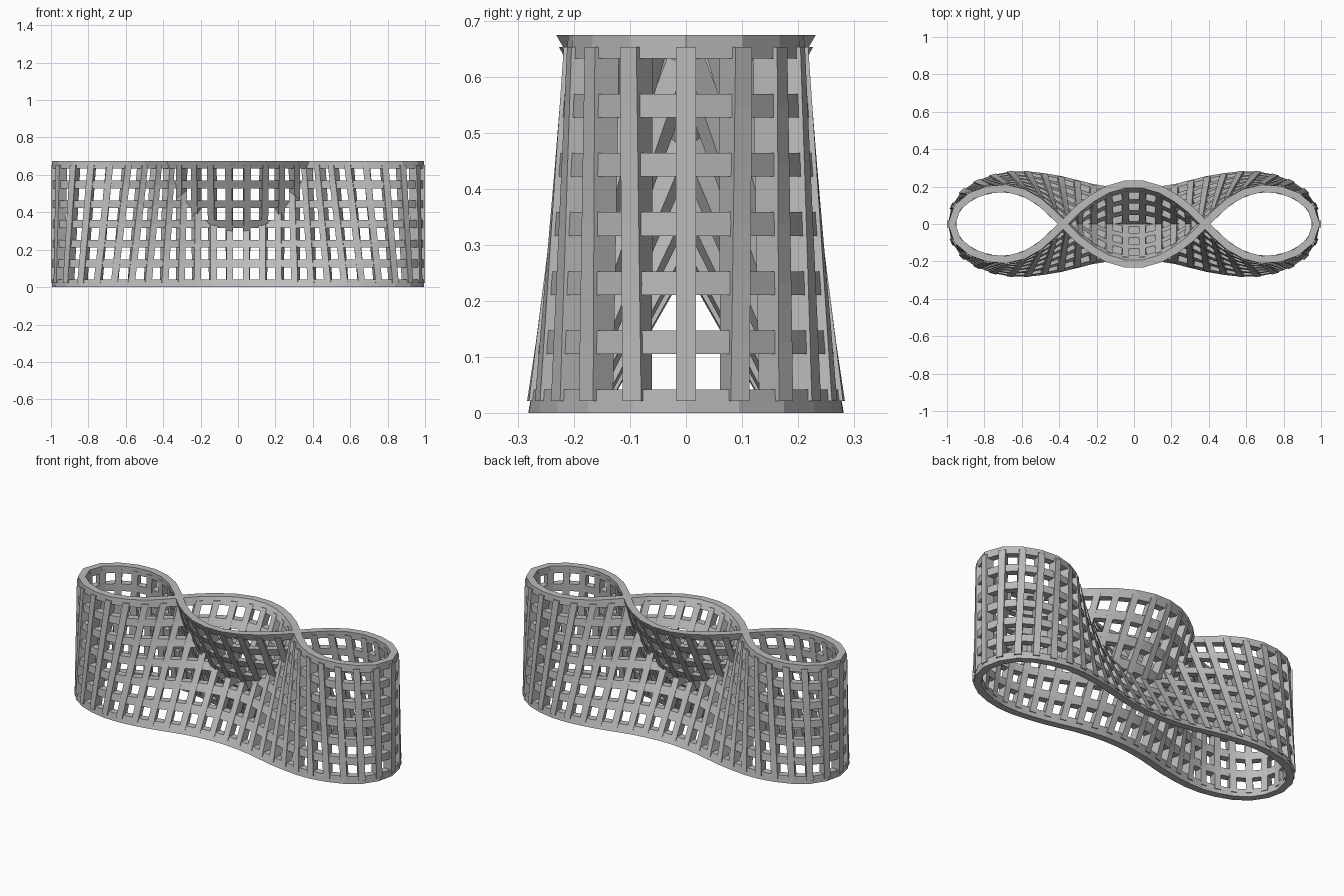
import bpy, bmesh
from mathutils import Vector

if "Cube" in bpy.data.objects:
    bpy.data.objects.remove(bpy.data.objects["Cube"])

COLUMNS, RAILS = 50, 7
HEIGHT, RAIL_HALF = 0.675, 0.021
PITCH = (HEIGHT - 2 * RAIL_HALF) / (RAILS - 1)

grey = bpy.data.materials.new("warm_grey")
grey.diffuse_color = (0.5, 0.5, 0.5, 1)
grey.use_nodes = True
grey.node_tree.nodes["Principled BSDF"].inputs["Base Color"].default_value = grey.diffuse_color

# Quarter outlines from the right end (y = 0) to the middle (x = 0)
BASE = [(.975, 0), (.95, .1), (.88, .185), (.75, .243), (.6, .263),
        (.4, .238), (.2, .19), (0, .17)]
CROWN = [(.975, 0), (.943, .09), (.86, .155), (.74, .19), (.62, .178),
         (.5, .115), (.38, 0), (.27, -.105), (.13, -.19), (0, -.215)]


def closed_outline(quarter):
    """Mirror a quarter, smooth it and resample evenly by arc length."""
    q = [Vector(p) for p in quarter]
    half = q + [Vector((-p.x, p.y)) for p in q[-2::-1]]
    pts = half[:-1] + [-p for p in half[:-1]]
    n, fine = len(pts), []
    for i in range(n):
        a, b, c, d = (pts[(i + k) % n] for k in (-1, 0, 1, 2))
        for s in range(24):
            t = s / 24
            fine.append(0.5 * (2 * b + (c - a) * t + (2 * a - 5 * b + 4 * c - d) * t * t
                               + (3 * b - a - 3 * c + d) * t ** 3))
    fine.append(fine[0])
    dist = [0.0]
    for a, b in zip(fine, fine[1:]):
        dist.append(dist[-1] + (b - a).length)
    out, j = [], 0
    for i in range(COLUMNS):
        target = dist[-1] * i / COLUMNS
        while dist[j + 1] < target:
            j += 1
        f = (target - dist[j]) / (dist[j + 1] - dist[j])
        out.append(fine[j].lerp(fine[j + 1], f))
    return out


base, crown = closed_outline(BASE), closed_outline(CROWN)


def spot(i, z):
    """Point on the ruled wall at column i and height z."""
    return base[i % COLUMNS].lerp(crown[i % COLUMNS], z / HEIGHT)


def frame(i, z):
    """Position, tangent and outward direction on the wall."""
    t = (spot(i + 1, z) - spot(i - 1, z)).normalized()
    return spot(i, z), t, Vector((t.y, -t.x))


def loft(name, sections, closed):
    """Skin four-cornered sections into one solid."""
    bm = bmesh.new()
    rings = [[bm.verts.new(v) for v in s] for s in sections]
    pairs = list(zip(rings, rings[1:] + rings[:1]))
    for a, b in pairs if closed else pairs[:-1]:
        for k in range(4):
            m = (k + 1) % 4
            bm.faces.new((a[k], a[m], b[m], b[k]))
    if not closed:
        bm.faces.new(rings[0])
        bm.faces.new(rings[-1])
    bmesh.ops.recalc_face_normals(bm, faces=bm.faces[:])
    mesh = bpy.data.meshes.new(name)
    bm.to_mesh(mesh)
    bm.free()
    mesh.materials.append(grey)
    bpy.context.collection.objects.link(bpy.data.objects.new(name, mesh))


# Horizontal rails follow the slope of the wall
for r in range(RAILS):
    zc = RAIL_HALF + r * PITCH
    sections = []
    for i in range(COLUMNS):
        corners = []
        for dz, d in ((-1, -1), (-1, 1), (1, 1), (1, -1)):
            z = zc + dz * RAIL_HALF
            p, t, n = frame(i, z)
            corners.append((*(p + n * 0.02 * d), z))
        sections.append(corners)
    loft(f"rail_{r + 1}", sections, True)

# Upright slats run from the bottom rail to the top rail, slightly proud
for i in range(COLUMNS):
    sections = []
    for r in range(RAILS):
        z = RAIL_HALF + r * PITCH
        p, t, n = frame(i, z)
        sections.append([(*(p + t * 0.018 * a + n * 0.025 * b), z)
                         for a, b in ((-1, -1), (1, -1), (1, 1), (-1, 1))])
    loft(f"upright_{i + 1}", sections, False)
